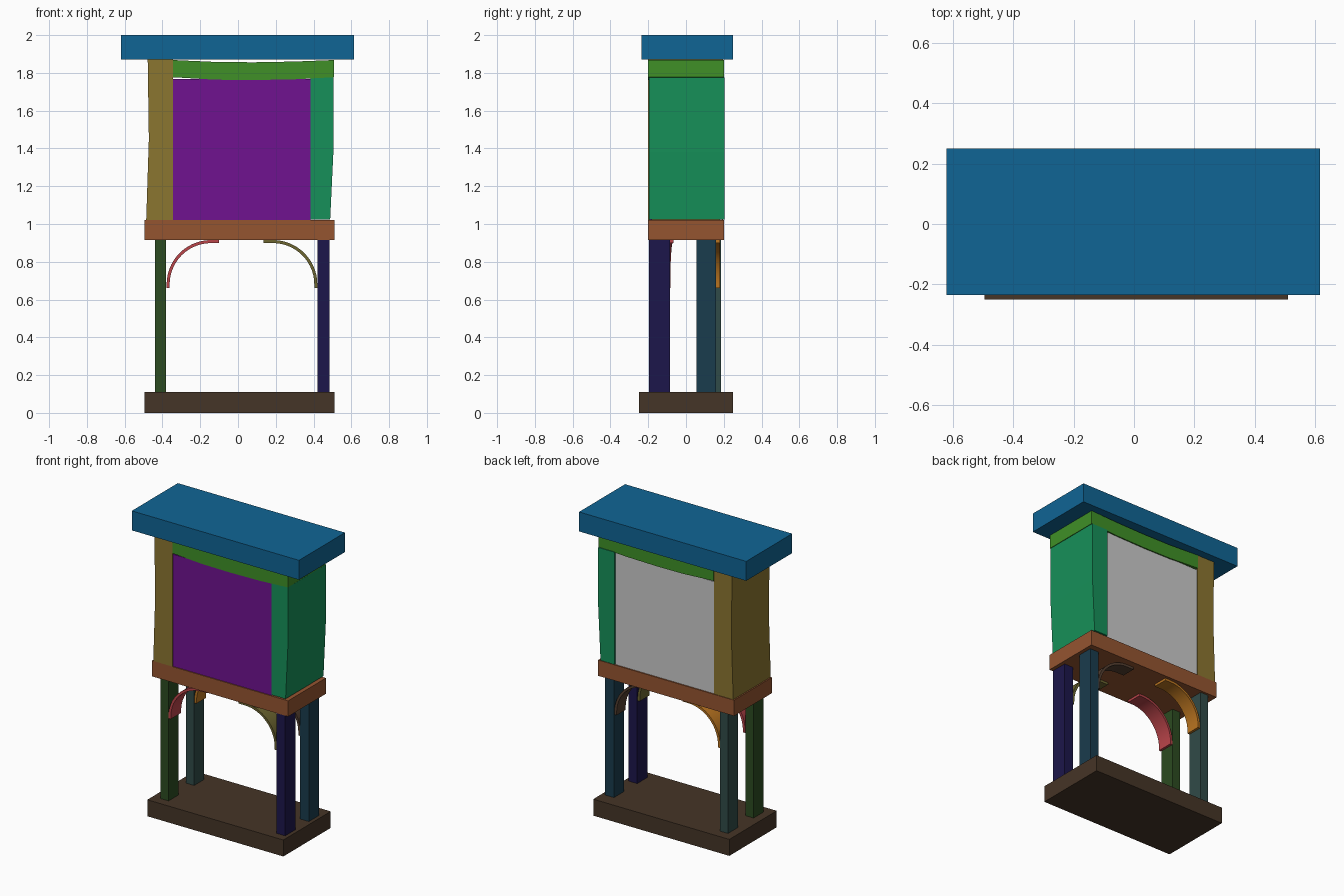
import bpy, bmesh, math

if "Cube" in bpy.data.objects:
    bpy.data.objects.remove(bpy.data.objects["Cube"])


def extrude(name, profile, y0, y1, color=None, smooth=False, yaw=0):
    """Extrude an (x, z) outline from y0 to y1; yaw skews depth along x."""
    bm = bmesh.new()
    xm = sum(p[0] for p in profile) / len(profile)
    front = [bm.verts.new((x, y0 + yaw * (x - xm), z)) for x, z in profile]
    face = bm.faces.new(front)
    ext = bmesh.ops.extrude_face_region(bm, geom=[face])
    verts = [g for g in ext["geom"] if isinstance(g, bmesh.types.BMVert)]
    bmesh.ops.translate(bm, verts=verts, vec=(0, y1 - y0, 0))
    bmesh.ops.recalc_face_normals(bm, faces=bm.faces)
    mesh = bpy.data.meshes.new(name)
    bm.to_mesh(mesh)
    bm.free()
    obj = bpy.data.objects.new(name, mesh)
    bpy.context.collection.objects.link(obj)
    if color:
        mat = bpy.data.materials.new(name + "_color")
        mat.diffuse_color = (*color, 1)
        mat.use_nodes = True
        mat.node_tree.nodes["Principled BSDF"].inputs["Base Color"].default_value = mat.diffuse_color
        mesh.materials.append(mat)
    if smooth:
        bpy.ops.object.select_all(action="DESELECT")
        obj.select_set(True)
        bpy.context.view_layer.objects.active = obj
        bpy.ops.object.shade_smooth_by_angle()
    return obj


def box(name, x0, x1, y0, y1, z0, z1, color=None):
    return extrude(name, [(x0, z0), (x1, z0), (x1, z1), (x0, z1)], y0, y1, color)


def bracket(name, x_leg, x_end, y0, y1, color, yaw=0):
    """Quarter-ring brace from a leg up to the underside of the shelf."""
    s = 1 if x_end > x_leg else -1
    r, t, n = 0.235, 0.016, 14
    cx, cz = x_leg + s * r, 0.915 - r
    angles = [i * math.pi / 2 / n for i in range(n + 1)]

    def arc(rad):
        return [(cx - s * rad * math.cos(a), cz + rad * math.sin(a)) for a in angles]

    outer = [(x_leg, 0.662)] + arc(r) + [(x_end, 0.915)]
    inner = [(x_leg + s * t, 0.662)] + arc(r - t) + [(x_end, 0.915 - t)]
    extrude(name, outer + inner[::-1], y0, y1, color, True, yaw)


# Base, shelf and roof slabs
box("base", -0.495, 0.51, -0.25, 0.25, 0, 0.11, (0.06, 0.035, 0.02))
box("shelf", -0.495, 0.51, -0.2, 0.2, 0.915, 1.02, (0.3, 0.09, 0.03))
box("roof", -0.62, 0.615, -0.235, 0.25, 1.87, 2.0, (0.005, 0.13, 0.3))

# Legs and their curved braces
posts = [
    ("front_left", -0.44, -0.38, -0.19, -0.085, (0.025, 0.07, 0.015)),
    ("front_right", 0.42, 0.485, -0.195, -0.085, (0.012, 0.008, 0.07)),
    ("back_left", -0.44, -0.38, 0.08, 0.185, (0.03, 0.07, 0.065)),
    ("back_right", 0.42, 0.485, 0.055, 0.16, (0.01, 0.045, 0.075)),
]
for name, x0, x1, y0, y1, color in posts:
    box(name + "_leg", x0, x1, y0, y1, 0.11, 0.915, color)
bracket("front_left_bracket", -0.378, -0.1, -0.187, -0.078, (0.5, 0.06, 0.07), 0.06)
bracket("front_right_bracket", 0.42, 0.135, -0.19, -0.09, (0.15, 0.13, 0.03))
bracket("back_left_bracket", -0.378, -0.1, 0.08, 0.18, (0.5, 0.18, 0.015))
bracket("back_right_bracket", 0.42, 0.135, 0.06, 0.155, (0.09, 0.05, 0.03))

# Cabinet sides with gently bowed outer faces
extrude("left_side", [(-0.345, 1.02), (-0.345, 1.87), (-0.478, 1.87),
                      (-0.472, 1.45), (-0.486, 1.02)], -0.2, 0.196, (0.26, 0.18, 0.03))
extrude("right_side", [(0.385, 1.025), (0.385, 1.775), (0.506, 1.775),
                       (0.505, 1.38), (0.488, 1.025)], -0.195, 0.205, (0.008, 0.28, 0.1))

# Top rail sagging in the middle
extrude("top_rail", [(-0.345, 1.777), (-0.12, 1.764), (0.08, 1.762), (0.3, 1.766),
                     (0.508, 1.777), (0.508, 1.868), (0.3, 1.86), (0.08, 1.856),
                     (-0.12, 1.858), (-0.345, 1.868)], -0.2, 0.2, (0.05, 0.28, 0.02))

# Front and back panels
box("front_panel", -0.345, 0.385, -0.194, -0.18, 1.02, 1.768, (0.16, 0.006, 0.28))
box("back_panel", -0.345, 0.385, 0.178, 0.192, 1.02, 1.768)
